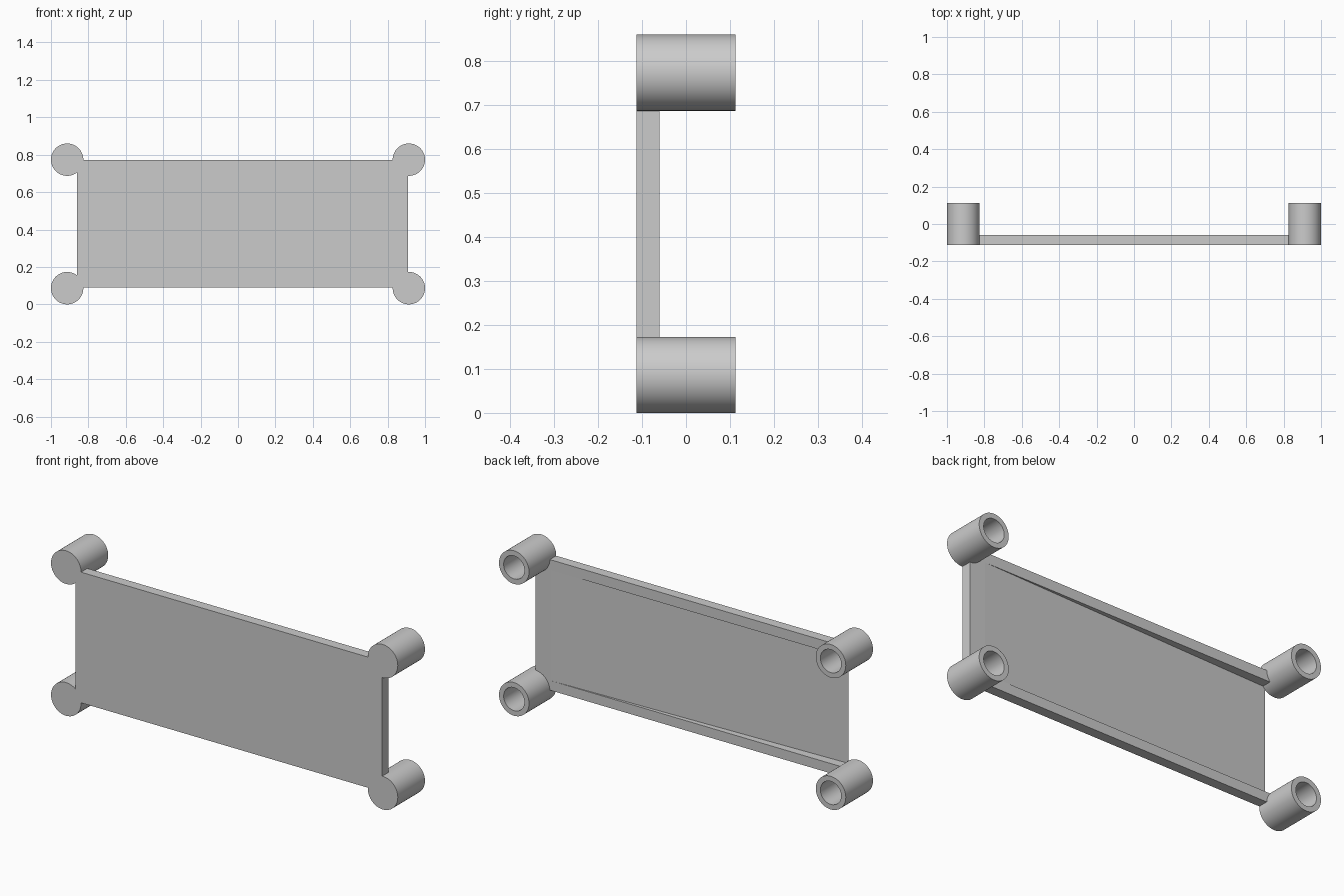
import bpy, bmesh, math
from mathutils import Vector

cube = bpy.data.objects.get("Cube")
if cube:
    bpy.data.objects.remove(cube, do_unlink=True)

grey = bpy.data.materials.new("plain grey")
grey.use_nodes = True
COLOUR = (0.6, 0.6, 0.6, 1)
grey.diffuse_color = COLOUR
grey.node_tree.nodes["Principled BSDF"].inputs["Base Color"].default_value = COLOUR

FRONT, BACK = -0.112, 0.112
PLATE_BACK = -0.06
RADIUS, BORE = 0.0865, 0.06
X_POST, Z_LOW, Z_HIGH = 0.9135, 0.0865, 0.7735
RAIL = 0.055


def finish(name, bm):
    bmesh.ops.remove_doubles(bm, verts=bm.verts, dist=1e-5)
    bmesh.ops.recalc_face_normals(bm, faces=bm.faces)
    mesh = bpy.data.meshes.new(name)
    bm.to_mesh(mesh)
    bm.free()
    mesh.materials.append(grey)
    obj = bpy.data.objects.new(name, mesh)
    bpy.context.collection.objects.link(obj)
    return obj


def prism(name, plan, z0, z1):
    """Extrude an (x, y) outline from z0 up to z1."""
    bm = bmesh.new()
    face = bm.faces.new([bm.verts.new((x, y, z0)) for x, y in plan])
    result = bmesh.ops.extrude_face_region(bm, geom=[face])
    top = [v for v in result["geom"] if isinstance(v, bmesh.types.BMVert)]
    bmesh.ops.translate(bm, verts=top, vec=(0, 0, z1 - z0))
    return finish(name, bm)


def post(name, x, z):
    """Round post along y, closed at the front and bored from the back."""
    profile = [(0, FRONT), (RADIUS, FRONT), (RADIUS, BACK),
               (BORE, BACK), (BORE, -0.055), (0, -0.055)]
    bm = bmesh.new()
    verts = [bm.verts.new((r, y, 0)) for r, y in profile]
    edges = [bm.edges.new(pair) for pair in zip(verts, verts[1:])]
    bmesh.ops.spin(bm, geom=verts + edges, cent=(0, 0, 0), axis=(0, 1, 0),
                   angle=math.tau, steps=64)
    obj = finish(name, bm)
    obj.location = Vector((x, 0, z))
    bpy.ops.object.select_all(action="DESELECT")
    obj.select_set(True)
    bpy.context.view_layer.objects.active = obj
    bpy.ops.object.shade_smooth_by_angle(angle=math.radians(35))


# Front plate
plate = prism("front_plate",
              [(-0.86, FRONT), (0.91, FRONT), (0.91, PLATE_BACK), (-0.86, PLATE_BACK)],
              Z_LOW + 0.004, Z_HIGH - 0.002)

# Wedge recess in the back, deepening towards the right end and leaving two rails
cutter = prism("recess_cutter", [(-0.9, -0.1112), (1.492, -0.04), (-0.9, -0.04)],
               Z_LOW + RAIL, Z_HIGH - RAIL)
cutter.hide_render = True
cutter.display_type = "WIRE"
recess = plate.modifiers.new("recess", "BOOLEAN")
recess.operation = "DIFFERENCE"
recess.solver = "EXACT"
recess.object = cutter

# Four corner posts
for side, x in (("left", X_POST), ("right", -X_POST)):
    for level, z in (("lower", Z_LOW), ("upper", Z_HIGH)):
        post(f"{level}_{side}_post", x, z)
